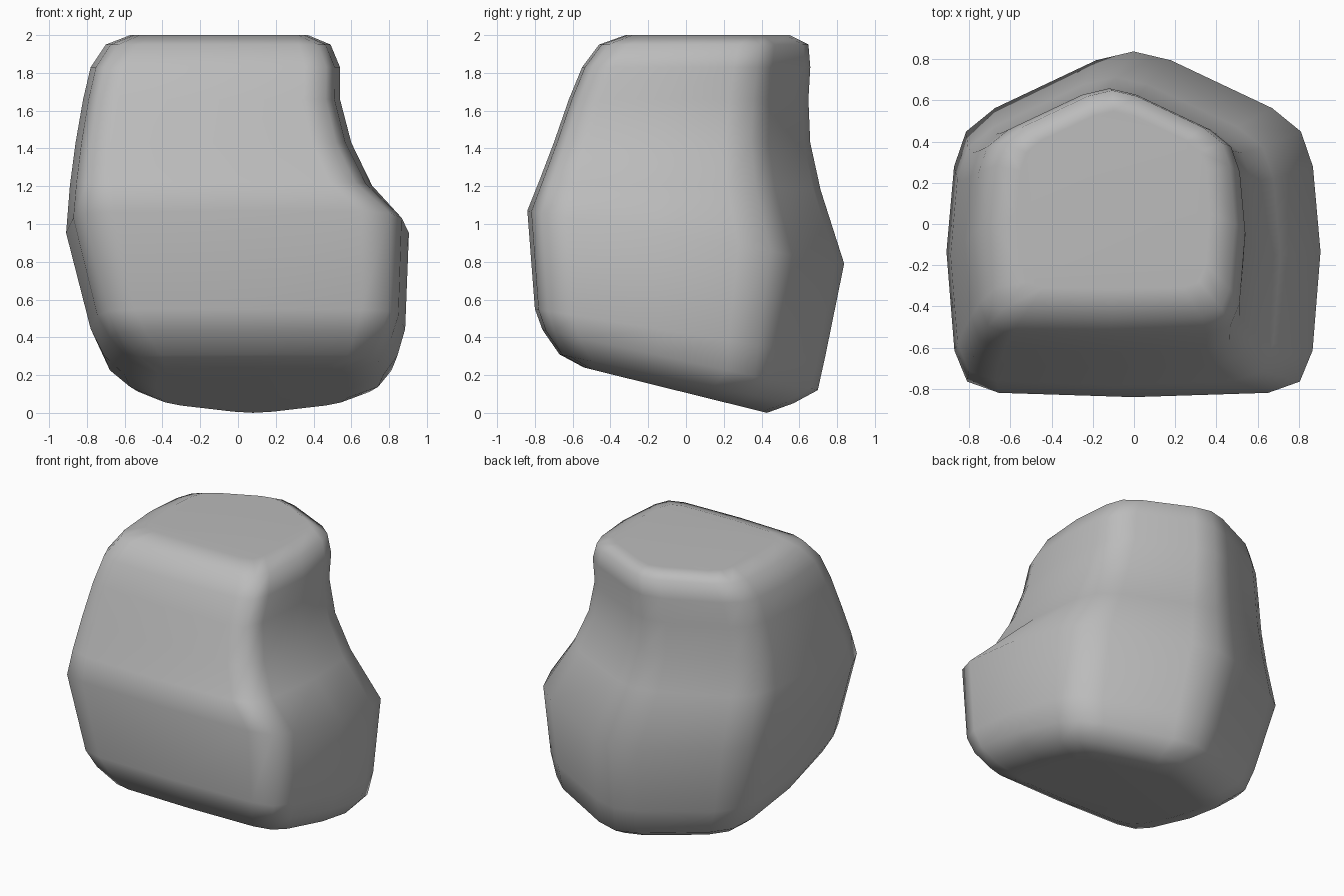
import bpy
import bmesh
from mathutils import Vector

default = bpy.data.objects.get("Cube")
if default:
    bpy.data.objects.remove(default, do_unlink=True)

# Stone colour
stone = bpy.data.materials.new("stone grey")
stone.use_nodes = True
grey = (0.5, 0.5, 0.5, 1)
stone.diffuse_color = grey
stone.node_tree.nodes["Principled BSDF"].inputs["Base Color"].default_value = grey

# Each level: front z, back z, right x, left x, front y, back y
LEVELS = [
    (0.24, 0.00, -0.44, 0.60, -0.54, 0.43),
    (0.31, 0.05, -0.60, 0.77, -0.67, 0.57),
    (0.44, 0.12, -0.71, 0.845, -0.76, 0.70),
    (0.55, 0.30, -0.78, 0.885, -0.80, 0.74),
    (1.07, 0.79, -0.91, 0.905, -0.84, 0.84),
    (1.22, 1.18, -0.89, 0.71, -0.78, 0.715),
    (1.43, 1.43, -0.86, 0.60, -0.70, 0.66),
    (1.66, 1.66, -0.82, 0.54, -0.62, 0.65),
    (1.83, 1.83, -0.78, 0.54, -0.55, 0.66),
    (1.95, 1.95, -0.70, 0.49, -0.46, 0.65),
    (2.00, 2.00, -0.57, 0.37, -0.32, 0.55),
]


def outline(xr, xl, yf, yb):
    """Five-cornered outline with rounded corners and slightly bulging sides."""
    width = xl - xr
    bulge, cut = 0.03 * width, 0.11 * width
    shoulder = yb - 0.2 * width
    middle = (xr + xl) / 2
    side_y = yf + 0.42 * (yb - yf)
    # (position, is it a rounded corner)
    path = [
        ((middle, yf), False),
        ((xl - bulge, yf + bulge / 2), True),
        ((xl, side_y), False),
        ((xl - bulge, shoulder), True),
        ((middle, yb + cut * 0.2), True),
        ((xr + bulge, shoulder), True),
        ((xr, side_y), False),
        ((xr + bulge, yf + bulge / 2), True),
    ]
    points = [Vector(p) for p, _ in path]
    result = []
    for i, (_, rounded) in enumerate(path):
        here = points[i]
        if not rounded:
            result.append(here)
            continue
        before = here + (points[i - 1] - here).normalized() * cut
        after = here + (points[(i + 1) % len(points)] - here).normalized() * cut
        result += [before, (before + here * 2 + after) / 4, after]
    return result


# Boulder: stacked outlines, with the lower ones tilted down to the back
bm = bmesh.new()
rings = []
for zf, zb, xr, xl, yf, yb in LEVELS:
    ring = []
    for p in outline(xr, xl, yf, yb):
        t = (p.y - yf) / (yb - yf)
        ring.append(bm.verts.new((p.x, p.y, zf + (zb - zf) * t)))
    rings.append(ring)
for low, high in zip(rings, rings[1:]):
    for i in range(len(low)):
        j = (i + 1) % len(low)
        bm.faces.new((low[i], low[j], high[j], high[i]))
bm.faces.new(rings[-1])
bm.faces.new(rings[0][::-1])
bmesh.ops.recalc_face_normals(bm, faces=bm.faces)
for face in bm.faces:
    face.smooth = True

mesh = bpy.data.meshes.new("boulder")
bm.to_mesh(mesh)
bm.free()
mesh.materials.append(stone)
boulder = bpy.data.objects.new("boulder", mesh)
bpy.context.collection.objects.link(boulder)

# Soft shading that keeps the broad faces flat
boulder.modifiers.new("weighted normals", 'WEIGHTED_NORMAL')
